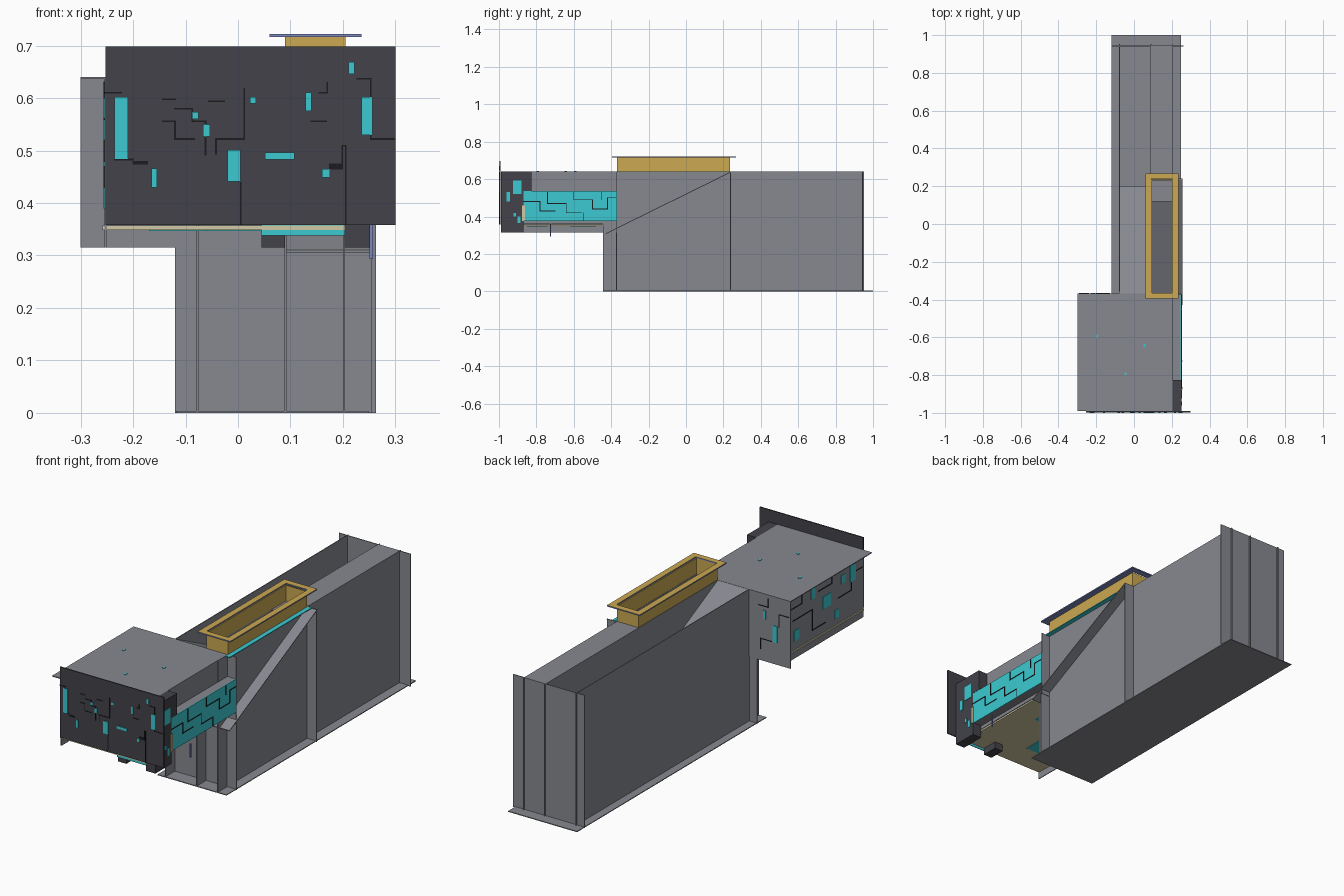
import bpy, bmesh, math
from mathutils import Vector


def material(name, hexcol):
    lin = []
    for i in (0, 2, 4):
        c = int(hexcol[i:i + 2], 16) / 255
        lin.append(c / 12.92 if c <= 0.04045 else ((c + 0.055) / 1.055) ** 2.4)
    m = bpy.data.materials.new(name)
    m.diffuse_color = (*lin, 1)
    return m


GRAY = material("mid gray", "878990")
DARK = material("dark slate", "42424A")
CYAN = material("cyan", "3CCAD2")
GOLD = material("gold", "CCA952")
BLUE = material("dull blue", "7C88BC")
CREAM = material("cream", "D2CBA6")
BLACK = material("line black", "1C1C20")


def make(name, bm, *mats):
    bmesh.ops.recalc_face_normals(bm, faces=bm.faces)
    me = bpy.data.meshes.new(name)
    bm.to_mesh(me)
    bm.free()
    for m in mats:
        me.materials.append(m)
    ob = bpy.data.objects.new(name, me)
    bpy.context.collection.objects.link(ob)
    return ob


def add_box(bm, x, y, z):
    ret = bmesh.ops.create_cube(bm, size=1)
    for v in ret["verts"]:
        v.co = Vector([(r[0] + r[1]) / 2 + c * (r[1] - r[0])
                       for r, c in zip((x, y, z), v.co)])


def box(name, mat, x, y, z):
    bm = bmesh.new()
    add_box(bm, x, y, z)
    return make(name, bm, mat)


def sloped_sheet(name, mat, x, a, b, t=0.004):
    """Thin sheet running from (y,z) a to (y,z) b across the x range."""
    bm = bmesh.new()
    loop = [(a[0], a[1]), (b[0], b[1]), (b[0], b[1] - t), (a[0], a[1] - t)]
    face = bm.faces.new([bm.verts.new((x[0], p, q)) for p, q in loop])
    ext = bmesh.ops.extrude_face_region(bm, geom=[face])
    vs = [g for g in ext["geom"] if isinstance(g, bmesh.types.BMVert)]
    bmesh.ops.translate(bm, verts=vs, vec=(x[1] - x[0], 0, 0))
    return make(name, bm, mat)


def decals(name, mat, axis, level, rects, t=0.003):
    """Thin plates (u0, u1, v0, v1) lying on the plane axis = level."""
    bm = bmesh.new()
    for u0, u1, v0, v1 in rects:
        r = [(u0, u1), (v0, v1)]
        r.insert(axis, (level - t / 2, level + t / 2))
        add_box(bm, *r)
    return make(name, bm, mat)


def traces(name, axis, level, paths, w=0.004):
    """Right-angled circuit lines as thin black plates."""
    rects = []
    for path in paths:
        for (a, b), (c, d) in zip(path, path[1:]):
            rects.append((min(a, c) - w / 2, max(a, c) + w / 2,
                          min(b, d) - w / 2, max(b, d) + w / 2))
    return decals(name, BLACK, axis, level, rects, 0.002)


# long body: thin sheets that run past each other
box("base_plate", GRAY, (-.118, .25), (-.445, 1), (0, .004))
for label, px in (("left", -.077), ("middle", .09), ("right", .202)):
    box(label + "_wall", GRAY, (px - .002, px + .002), (-.445, .952), (0, .64))
box("back_plate", GRAY, (-.12, .263), (.941, .945), (0, .64))
box("front_plate", GRAY, (-.12, .255), (-.374, -.37), (0, .315))
box("side_rib", GRAY, (.202, .255), (.236, .24), (0, .64))
box("body_top", GRAY, (.09, .202), (.12, .943), (.636, .64))
sloped_sheet("right_slope", GRAY, (.09, .256), (-.43, .31), (.24, .64))
sloped_sheet("channel_ramp", GRAY, (-.077, .09), (-.37, .64), (.2, .36))

# gold hopper frame: four walls and a flat rim, blue at the sides
bm = bmesh.new()
for x in ((.09, .094), (.201, .205)):
    add_box(bm, x, (-.37, .235), (.64, .716))
for y in ((-.37, -.366), (.231, .235)):
    add_box(bm, (.09, .205), y, (.64, .716))
make("hopper_walls", bm, GOLD)
bm = bmesh.new()
for x in ((.06, .09), (.205, .235)):
    add_box(bm, x, (-.395, .268), (.716, .722))
for y in ((-.395, -.366), (.238, .268)):
    add_box(bm, (.09, .205), y, (.716, .722))
rim = make("hopper_rim", bm, GOLD, BLUE)
for p in rim.data.polygons:
    p.material_index = 0 if p.normal.z > .5 else 1
box("hopper_side_strip", CYAN, (.206, .228), (-.39, .235), (.637, .641))

# head box
box("head_top", GRAY, (-.3, .203), (-.99, -.37), (.636, .64))
box("head_back", GRAY, (-.3, .25), (-.372, -.368), (.315, .64))
box("head_left", GRAY, (-.254, -.25), (-.99, -.37), (.315, .64))
box("head_right", GRAY, (.2, .203), (-.99, -.37), (.36, .64))
box("head_floor", CREAM, (-.258, .203), (-.988, -.374), (.349, .357))
box("side_shelf", GRAY, (.203, .247), (-.865, -.37), (.377, .535))
box("side_screen", CYAN, (.247, .251), (-.87, -.37), (.375, .536))
box("corner_column", DARK, (.203, .252), (-.99, -.868), (.315, .64))
box("corner_cap", DARK, (.203, .252), (-.868, -.825), (.536, .64))
box("front_panel", DARK, (-.253, .3), (-.997, -.991), (.358, .698))
box("under_block", DARK, (.045, .09), (-.98, -.9), (.315, .36))
box("under_light", CYAN, (.045, .205), (-.986, -.982), (.338, .36))
box("side_pin", BLUE, (.251, .257), (-.728, -.722), (.293, .36))
box("side_peg", CREAM, (.252, .256), (-.876, -.862), (.375, .46))

# cyan lights
decals("front_lights", CYAN, 1, -.9985, [
    (-.235, -.21, .484, .602), (-.165, -.154, .43, .466), (-.087, -.075, .56, .573),
    (-.067, -.053, .527, .55), (-.02, .005, .441, .501), (.023, .034, .59, .602),
    (.051, .108, .483, .496), (.129, .14, .575, .611), (.211, .222, .646, .669),
    (.235, .256, .53, .602), (.16, .175, .449, .465)])
decals("left_lights", CYAN, 0, -.255, [
    (-.93, -.89, .52, .6), (-.85, -.82, .54, .58), (-.74, -.68, .47, .53),
    (-.62, -.59, .55, .63), (-.5, -.46, .4, .45), (-.8, -.77, .39, .43)])
decals("column_lights", CYAN, 0, .253, [
    (-.925, -.88, .52, .592), (-.96, -.94, .48, .53),
    (-.922, -.91, .4, .42), (-.9, -.885, .365, .4)])
decals("back_lights", CYAN, 1, -.367, [(-.23, -.205, .42, .5), (-.17, -.155, .52, .56)])
decals("top_lights", CYAN, 2, .641, [
    (-.2, -.19, -.6, -.585), (-.05, -.04, -.8, -.785), (.05, .06, -.65, -.635)])
decals("floor_lights", CYAN, 2, .348, [(-.1, .08, -.62, -.48), (-.17, -.06, -.85, -.74)])

# circuit lines
traces("front_lines", 1, -.998, [
    [(-.253, .61), (-.223, .61)], [(-.143, .598), (-.12, .598)],
    [(-.12, .58), (-.087, .58), (-.087, .556), (-.062, .556), (-.062, .492)],
    [(-.143, .556), (-.12, .556), (-.12, .522), (-.083, .522)],
    [(-.056, .594), (-.026, .594)], [(.012, .618), (.012, .522), (-.042, .522), (-.042, .494)],
    [(.005, .441), (.005, .36)], [(-.235, .483), (-.2, .483)], [(-.2, .479), (-.173, .475)],
    [(.14, .556), (.168, .556)], [(.155, .61), (.17, .61), (.17, .629)],
    [(.227, .637), (.253, .637), (.253, .522), (.298, .522)],
    [(.205, .36), (.205, .509), (.199, .509), (.199, .474), (.175, .465)]], .003)
traces("screen_lines", 0, .252, [
    [(-.87, .48), (-.78, .48), (-.78, .43), (-.7, .43)],
    [(-.74, .53), (-.74, .47), (-.64, .47), (-.64, .42), (-.56, .42)],
    [(-.6, .53), (-.6, .49), (-.5, .49), (-.5, .44), (-.42, .44), (-.42, .5), (-.375, .5)],
    [(-.55, .38), (-.55, .42)], [(-.45, .53), (-.45, .49)]])
traces("left_lines", 0, -.255, [
    [(-.98, .56), (-.9, .56), (-.9, .48), (-.8, .48)], [(-.75, .63), (-.75, .57), (-.65, .57)],
    [(-.7, .4), (-.6, .4), (-.6, .5), (-.45, .5)], [(-.52, .63), (-.52, .56), (-.42, .56)]])
traces("back_lines", 1, -.3675, [
    [(-.29, .56), (-.24, .56), (-.24, .5)], [(-.2, .42), (-.14, .42), (-.14, .37)],
    [(-.18, .62), (-.18, .58), (-.13, .58)]])
